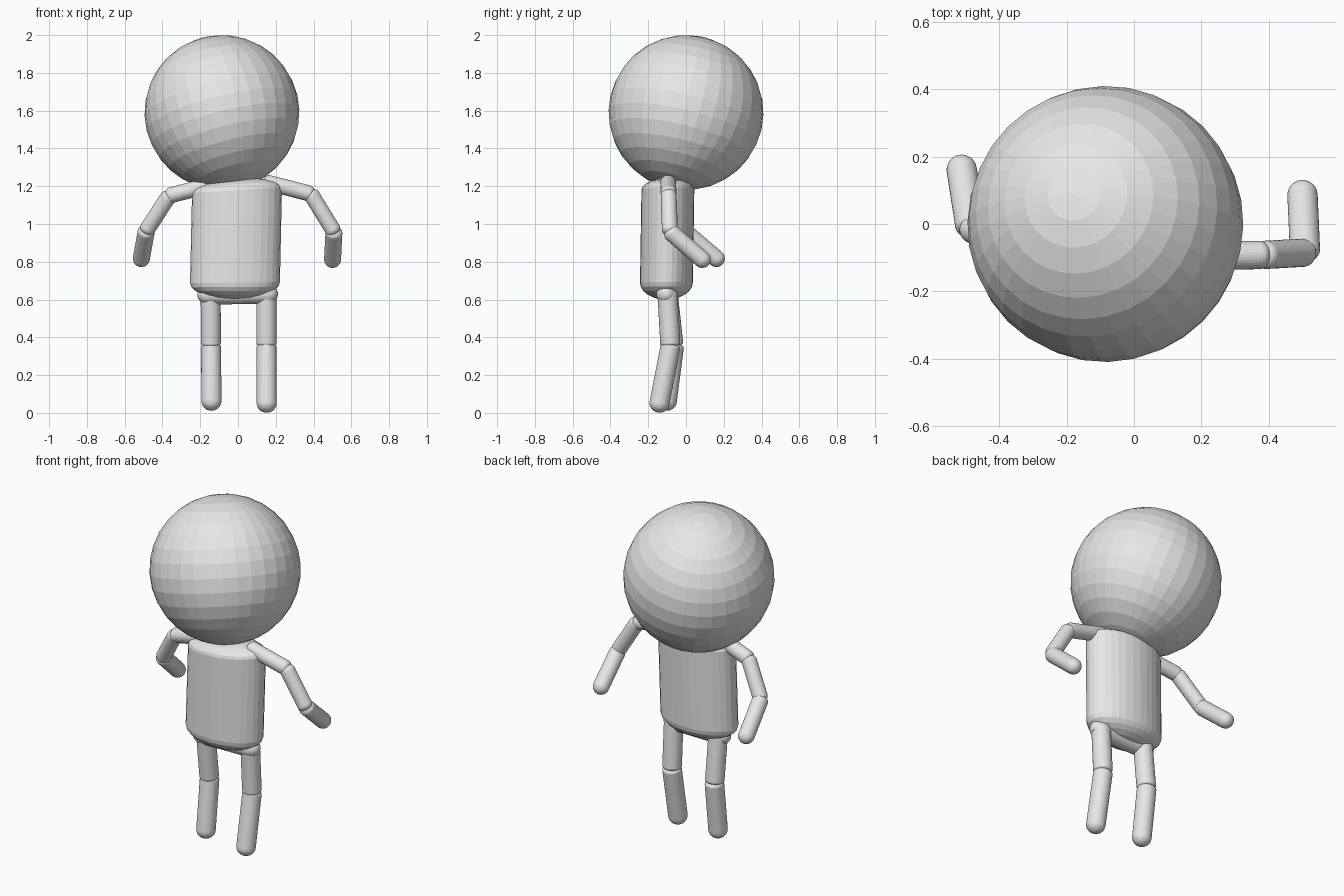
import bpy, bmesh, math
from mathutils import Vector

cube = bpy.data.objects.get("Cube")
if cube:
    bpy.data.objects.remove(cube)

grey = bpy.data.materials.new("plain_grey")
grey.use_nodes = True
grey.diffuse_color = (0.8, 0.8, 0.8, 1)
grey.node_tree.nodes["Principled BSDF"].inputs["Base Color"].default_value = (0.8, 0.8, 0.8, 1)

UP = Vector((0, 0, 1))


def finish(name, bm):
    """Turn a bmesh into a flat-shaded grey object."""
    bmesh.ops.recalc_face_normals(bm, faces=bm.faces)
    mesh = bpy.data.meshes.new(name)
    bm.to_mesh(mesh)
    bm.free()
    mesh.materials.append(grey)
    obj = bpy.data.objects.new(name, mesh)
    bpy.context.collection.objects.link(obj)
    return obj


def rounded_tube(length, radius, cap_a, cap_b, sides=32, steps=6):
    """Closed tube along z from 0 to length with elliptical end caps."""
    bm = bmesh.new()
    quarter = [math.pi / 2 * i / steps for i in range(1, steps + 1)]
    profile = [(radius * math.sin(t), cap_a * (1 - math.cos(t))) for t in quarter]
    profile += [(radius * math.sin(t), length - cap_b * (1 - math.cos(t)))
                for t in reversed(quarter)]
    rings = []
    for r, z in profile:
        angles = [2 * math.pi * i / sides for i in range(sides)]
        rings.append([bm.verts.new((r * math.cos(a), r * math.sin(a), z)) for a in angles])
    for low, high in zip(rings, rings[1:]):
        for i in range(sides):
            j = (i + 1) % sides
            bm.faces.new((low[i], low[j], high[j], high[i]))
    for ring, z in ((rings[0], 0), (rings[-1], length)):
        tip = bm.verts.new((0, 0, z))
        for i in range(sides):
            bm.faces.new((ring[i], ring[(i + 1) % sides], tip))
    return bm


def limb(name, start, end, radius, cap_a=0.03, cap_b=0.03):
    """Rounded limb segment between two tip points."""
    start, end = Vector(start), Vector(end)
    axis = end - start
    obj = finish(name, rounded_tube(axis.length, radius, cap_a, cap_b))
    obj.rotation_mode = "QUATERNION"
    obj.rotation_quaternion = UP.rotation_difference(axis)
    obj.location = start
    return obj


# Head, tilted to one side
bm = bmesh.new()
bmesh.ops.create_uvsphere(bm, u_segments=32, v_segments=16, radius=0.41)
head = finish("head", bm)
head.rotation_mode = "QUATERNION"
head.rotation_quaternion = UP.rotation_difference(Vector((-0.095, 0.09, 0.39)))
head.location = (-0.085, 0, 1.59)

# Torso, an oval rounded tube leaning slightly with a sloped top
bm = rounded_tube(0.64, 1, 0.09, 0.06)
for v in bm.verts:
    lift = v.co.z / 0.64
    v.co.x = v.co.x * 0.238 - 0.018 + 0.014 * lift
    v.co.y = v.co.y * 0.14 - 0.105 + 0.01 * lift
    v.co.z += 0.6 + 0.07 * v.co.x * lift
finish("torso", bm)

# Hips, a short bar across the bottom of the torso
hips = limb("hips", (-0.215, -0.105, 0.625), (0.212, -0.105, 0.63), 0.052, 0.06, 0.06)

# Legs
for side, hip, knee, foot in (
        ("right", (-0.145, -0.1, 0.665), (-0.143, -0.065, 0.345), (-0.14, -0.108, 0.012)),
        ("left", (0.15, -0.1, 0.665), (0.15, -0.082, 0.345), (0.152, -0.15, 0.002))):
    limb(side + "_thigh", hip, knee, 0.053, 0.04, 0.025)
    top = Vector(knee) + Vector((0, 0.004, 0.028))
    limb(side + "_shin", top, foot, 0.053, 0.025, 0.05)

# Arms
for side, shoulder, elbow, wrist, hand in (
        ("right", (-0.17, -0.1, 1.2), (-0.365, -0.07, 1.15), (-0.485, -0.012, 0.965),
         (-0.517, 0.195, 0.788)),
        ("left", (0.15, -0.095, 1.22), (0.385, -0.092, 1.16), (0.508, -0.085, 0.96),
         (0.499, 0.12, 0.783))):
    points = [Vector(p) for p in (shoulder, elbow, wrist, hand)]
    for i, part in enumerate(("upper_arm", "forearm", "hand")):
        a, b = points[i], points[i + 1]
        step = (b - a).normalized() * 0.02
        last = part == "hand"
        limb(side + "_" + part, a - step, b if last else b + step,
             0.045 if last else 0.042, 0.032, 0.045 if last else 0.032)
